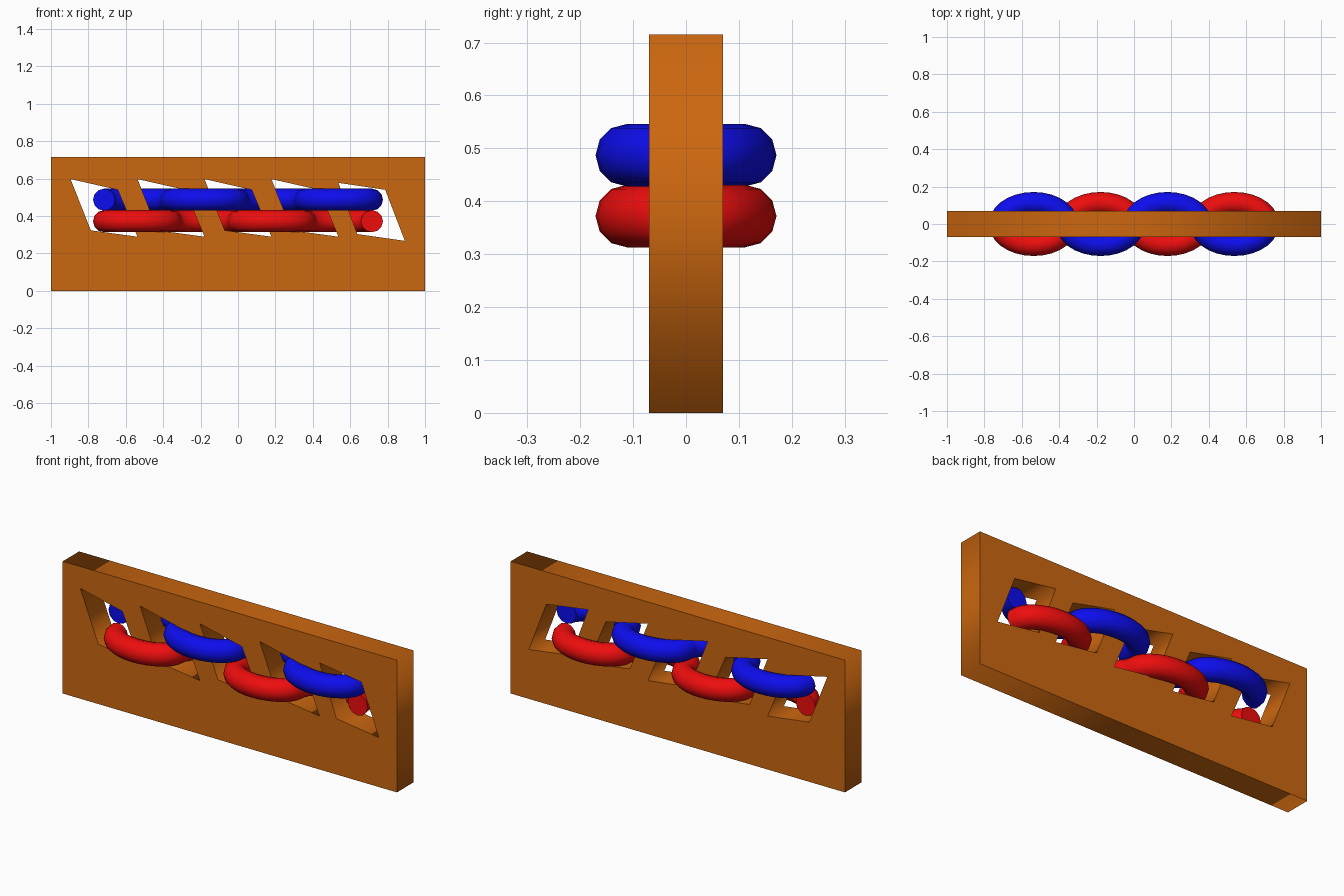
import bpy, bmesh, math
from mathutils import Vector

if "Cube" in bpy.data.objects:
    bpy.data.objects.remove(bpy.data.objects["Cube"])

def paint(obj, name, rgb):
    mat = bpy.data.materials.new(name)
    mat.diffuse_color = (*rgb, 1)
    mat.use_nodes = True
    mat.node_tree.nodes["Principled BSDF"].inputs["Base Color"].default_value = mat.diffuse_color
    obj.data.materials.append(mat)

# Slotted board: flat outline with five slanted holes, extruded
def add_outline(curve, pts):
    s = curve.splines.new('POLY')
    s.points.add(len(pts) - 1)
    for p, (x, z) in zip(s.points, pts):
        p.co = (x, z, 0, 1)
    s.use_cyclic_u = True

outline = bpy.data.curves.new("slotted_board", 'CURVE')
outline.dimensions = '2D'
outline.fill_mode = 'BOTH'
outline.extrude = 0.07
add_outline(outline, [(-1, 0), (1, 0), (1, 0.715), (-1, 0.715)])
slot = [(-0.895, 0.597), (-0.643, 0.54), (-0.537, 0.289), (-0.787, 0.323)]
for i in range(4):
    add_outline(outline, [(x + 0.358 * i, z) for x, z in slot])
add_outline(outline, [(0.537, 0.577), (0.787, 0.54), (0.892, 0.267), (0.638, 0.303)])
board = bpy.data.objects.new("slotted_board", outline)
board.rotation_euler.x = math.pi / 2
bpy.context.collection.objects.link(board)
bpy.context.view_layer.objects.active = board
board.select_set(True)
bpy.ops.object.convert(target='MESH')
board = bpy.context.object
paint(board, "orange_wood", (0.6, 0.135, 0.005))

# Woven cords: chain of half ellipses passing behind and in front of the bars
def cord(name, z, side, rgb, r=0.059, a=0.179, b=0.112, sides=12, steps=14):
    bm = bmesh.new()
    rings = []
    for k in range(4 * steps + 1):
        arc = min(k // steps, 3)
        t = math.pi * (k - arc * steps) / steps
        s = side * (-1) ** arc
        c = Vector((-3 * a + 2 * a * arc - a * math.cos(t), s * b * math.sin(t), z))
        n = Vector((s * b * math.cos(t), -a * math.sin(t), 0)).normalized()
        rings.append([bm.verts.new(c + r * (n * math.cos(u) + Vector((0, 0, math.sin(u)))))
                      for u in (2 * math.pi * j / sides for j in range(sides))])
    for p, q in zip(rings, rings[1:]):
        for j in range(sides):
            m = (j + 1) % sides
            bm.faces.new((p[j], p[m], q[m], q[j]))
    bm.faces.new(rings[0])
    bm.faces.new(rings[-1])
    bmesh.ops.recalc_face_normals(bm, faces=bm.faces)
    me = bpy.data.meshes.new(name)
    bm.to_mesh(me)
    bm.free()
    obj = bpy.data.objects.new(name, me)
    bpy.context.collection.objects.link(obj)
    bpy.ops.object.select_all(action='DESELECT')
    obj.select_set(True)
    bpy.context.view_layer.objects.active = obj
    bpy.ops.object.shade_smooth_by_angle(angle=math.radians(40))
    paint(obj, name + "_color", rgb)

cord("upper_cord", 0.487, 1, (0.004, 0.004, 0.85))
cord("lower_cord", 0.372, -1, (0.85, 0.004, 0.004))
